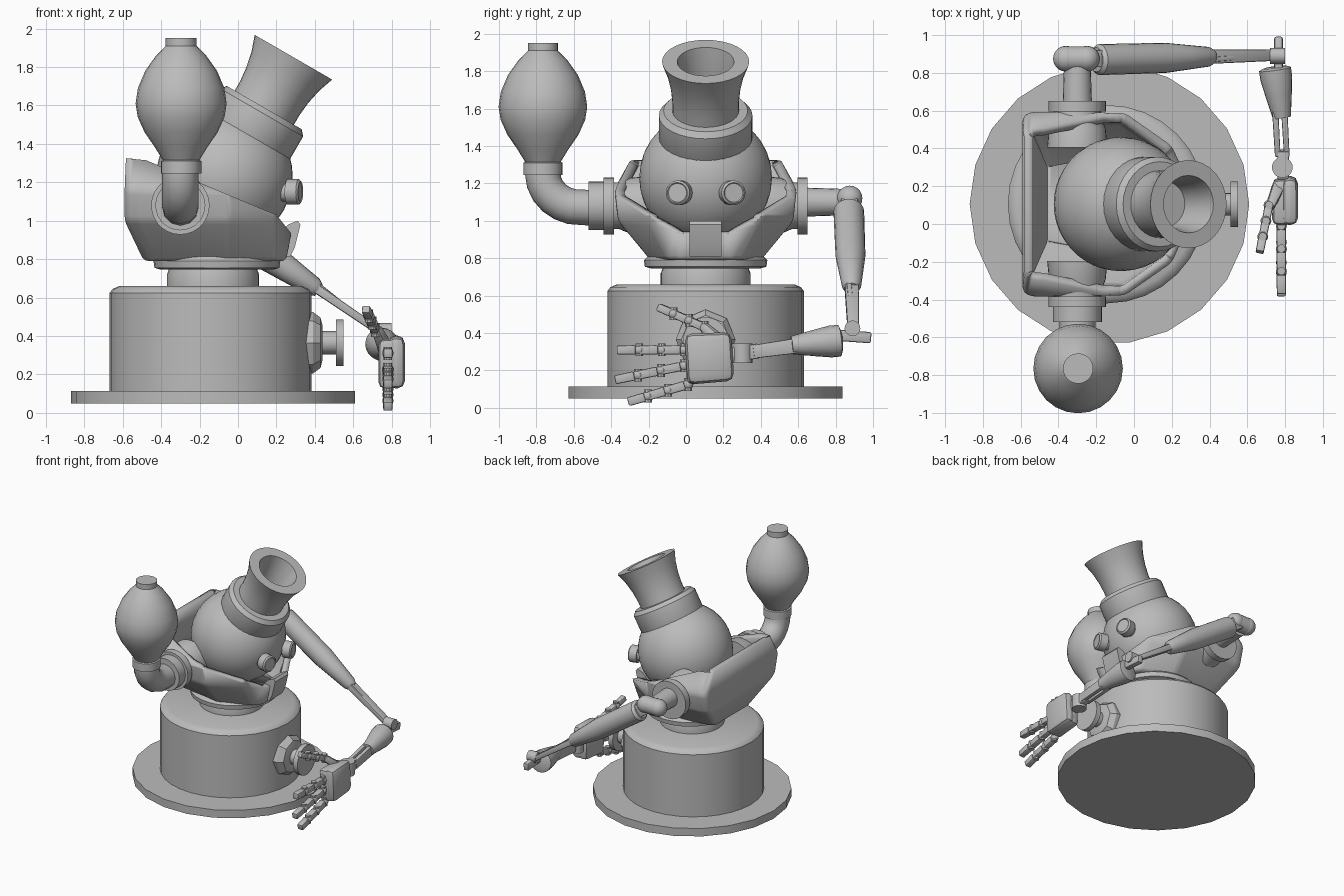
import bpy, bmesh, math
from mathutils import Vector

cube = bpy.data.objects.get("Cube")
if cube:
    bpy.data.objects.remove(cube)

grey = bpy.data.materials.new("plain_grey")
grey.use_nodes = True
GREY = (0.5, 0.5, 0.5, 1)
grey.diffuse_color = GREY
grey.node_tree.nodes["Principled BSDF"].inputs["Base Color"].default_value = GREY
CY = 0.105          # sideways centre line of the body
parts = []


def finish(name, bm, loc=(0, 0, 0), axis=None):
    bmesh.ops.recalc_face_normals(bm, faces=bm.faces)
    me = bpy.data.meshes.new(name)
    bm.to_mesh(me)
    bm.free()
    me.materials.append(grey)
    ob = bpy.data.objects.new(name, me)
    bpy.context.collection.objects.link(ob)
    ob.location = loc
    if axis is not None:
        ob.rotation_mode = 'QUATERNION'
        ob.rotation_quaternion = Vector(axis).to_track_quat('Z', 'Y')
    parts.append(ob)
    return ob


def skin(bm, rings):
    for a, b in zip(rings, rings[1:]):
        n = len(a)
        for i in range(n):
            j = (i + 1) % n
            bm.faces.new((a[i], a[j], b[j], b[i]))
    bm.faces.new(rings[0])
    bm.faces.new(rings[-1])


def lathe(name, profile, loc, axis=None, segs=32):
    """Turn a (radius, height) profile about an axis."""
    bm = bmesh.new()
    rings = []
    for r, h in profile:
        r = max(r, 0.002)
        rings.append([bm.verts.new((r * math.cos(i * math.tau / segs),
                                    r * math.sin(i * math.tau / segs), h)) for i in range(segs)])
    skin(bm, rings)
    return finish(name, bm, loc, axis)


def rod(name, p, q, r1, r2=None, segs=16):
    d = Vector(q) - Vector(p)
    return lathe(name, [(r1, 0), (r1 if r2 is None else r2, d.length)], p, d, segs)


def ball(name, loc, r, axis=None, segs=32):
    arc = [math.radians(a) for a in range(-90, 91, 10)]
    return lathe(name, [(r * math.cos(a), r * math.sin(a)) for a in arc], loc, axis, segs)


def bar(name, p, q, w, h, taper=1.0, bevel=0.008):
    """Box from p to q, w wide and h high, scaled by taper at q."""
    p, q = Vector(p), Vector(q)
    bm = bmesh.new()
    rings = []
    for z, s in ((0, 1), ((q - p).length, taper)):
        rings.append([bm.verts.new((x * w * s / 2, y * h * s / 2, z))
                      for x, y in ((-1, -1), (1, -1), (1, 1), (-1, 1))])
    skin(bm, rings)
    bmesh.ops.bevel(bm, geom=bm.edges[:], offset=bevel, segments=2, affect='EDGES', profile=0.5)
    return finish(name, bm, p, q - p)


# Base, plinth and neck
lathe("base_disc", [(0.74, 0.05), (0.74, 0.115)], (-0.13, CY, 0), segs=22)
lathe("plinth", [(0.525, 0.11), (0.525, 0.625), (0.51, 0.645), (0.475, 0.66)], (-0.143, CY, 0))
lathe("neck", [(0.24, 0.65), (0.24, 0.72), (0.225, 0.76)], (-0.13, CY, 0))
lathe("neck_collar", [(0.29, 0.745), (0.325, 0.755), (0.33, 0.79), (0.30, 0.82)], (-0.11, CY, 0))

# Front knob on the plinth
X = (1, 0, 0)
lathe("knob_plate", [(0.16, -0.04), (0.16, 0.03), (0.13, 0.07), (0.09, 0.08)], (0.36, CY, 0.365), X, 8)
rod("knob_stem", (0.40, CY, 0.365), (0.52, CY, 0.365), 0.06)
rod("knob_wheel", (0.51, CY, 0.365), (0.55, CY, 0.365), 0.12, segs=24)

# Torso shell: stacked outlines, bevelled, then trimmed by sloping planes
bm = bmesh.new()
rings = []
for z, xb, xf, wb, wm, wf in ((0.79, -0.49, 0.25, 0.22, 0.30, 0.20),
                              (1.0, -0.59, 0.29, 0.45, 0.47, 0.30),
                              (1.16, -0.59, 0.29, 0.495, 0.485, 0.34),
                              (1.40, -0.58, 0.29, 0.36, 0.36, 0.30)):
    half = [(xb, wb * 0.95), (xb + 0.05, wb), (-0.05, wm), (0.2, wf), (xf, 0.14)]
    line = half + [(x, -y) for x, y in reversed(half)]
    rings.append([bm.verts.new((x, y + CY, z)) for x, y in line])
skin(bm, rings)
bmesh.ops.bevel(bm, geom=bm.edges[:], offset=0.025, segments=3, affect='EDGES', profile=0.5)
for co, no in (((-0.58, 0, 1.325), (0.1, 0, 1)), ((0.2, 0, 1.03), (0.42, 0, 1)),
               ((0.2, 0, 1.03), (1.25, 0, 1))):
    bmesh.ops.bisect_plane(bm, geom=bm.verts[:] + bm.edges[:] + bm.faces[:],
                           plane_co=co, plane_no=no, clear_outer=True)
torso = finish("torso_shell", bm)
wall = torso.modifiers.new("wall", 'SOLIDIFY')
wall.thickness = 0.05
wall.offset = -1

# Chin tab on the lip of the shell
bm = bmesh.new()
side = ((0.20, 0.81), (0.27, 0.81), (0.295, 0.86), (0.325, 0.98), (0.31, 1.0), (0.26, 0.98), (0.20, 0.92))
skin(bm, [[bm.verts.new((x, CY + s * 0.085, z)) for x, z in side] for s in (-1, 1)])
finish("chin_tab", bm)

# Tilted head with collar and open funnel
TILT = (0.5, 0, 0.866)
HEAD = (-0.07, CY, 1.23)
ball("head", HEAD, 0.355, TILT, 40)
lathe("head_collar", [(0.24, 0.2), (0.25, 0.22), (0.25, 0.385), (0.225, 0.414), (0.16, 0.414)], HEAD, TILT)
lathe("funnel", [(0.178, 0.39), (0.178, 0.47), (0.186, 0.55), (0.204, 0.635), (0.233, 0.717),
                 (0.152, 0.717), (0.13, 0.6), (0.12, 0.47), (0, 0.47)], HEAD, TILT)
for label, s in (("right", -1), ("left", 1)):
    lathe(label + "_eye", [(0.05, 0), (0.05, 0.06), (0.066, 0.06), (0.066, 0.12), (0.055, 0.13), (0.05, 0.125)],
          (0.2, CY + s * 0.12, 1.15), (1, s * 0.25, 0), 20)

# Shoulder ports on both sides
PX, PZ = -0.30, 1.08
for label, s in (("right", -1), ("left", 1)):
    Y = (0, s, 0)
    lathe(label + "_port", [(0.16, 0.3), (0.15, 0.40), (0.125, 0.46), (0.125, 0.5)], (PX, CY, PZ), Y)
    rod(label + "_flange", (PX, CY + s * 0.49, PZ), (PX, CY + s * 0.545, PZ), 0.152, segs=28)
rod("pipe_sleeve", (PX, -0.42, PZ), (PX, -0.52, PZ), 0.13, segs=28)

# Curved pipe carrying the bulb
BY = -0.765
path = [(-0.40, PZ - 0.01), (-0.52, PZ - 0.01)]
for a in range(15, 91, 15):
    t = math.radians(a)
    path.append((-0.56 + (BY + 0.56) * math.sin(t), 1.25 - 0.18 * math.cos(t)))
path.append((BY, 1.28))
curve = bpy.data.curves.new("bulb_pipe", 'CURVE')
curve.dimensions = '3D'
curve.bevel_depth = 0.095
curve.bevel_resolution = 4
spline = curve.splines.new('POLY')
spline.points.add(len(path) - 1)
for pt, (y, z) in zip(spline.points, path):
    pt.co = (PX, y, z, 1)
spline.use_smooth = True
curve.materials.append(grey)
bpy.context.collection.objects.link(bpy.data.objects.new("bulb_pipe", curve))
lathe("bulb", [(0.105, 1.245), (0.105, 1.31), (0.095, 1.315), (0.135, 1.38), (0.19, 1.46), (0.226, 1.54),
               (0.237, 1.61), (0.225, 1.69), (0.187, 1.78), (0.13, 1.86), (0.085, 1.905),
               (0.08, 1.91), (0.08, 1.952)], (PX + 0.004, BY, 0), segs=24)

# Left shoulder joint
rod("shoulder_shaft", (PX, 0.62, 1.1), (PX, 0.86, 1.1), 0.078, 0.07, 20)
rod("shoulder_pivot", (-0.36, 0.875, 1.12), (-0.25, 0.875, 1.12), 0.066, segs=20)
for i, x in enumerate((-0.36, -0.25)):
    ball("pivot_end_%d" % i, (x, 0.875, 1.12), 0.068, X, 20)
bar("shoulder_bracket", (-0.27, 0.875, 1.11), (-0.12, 0.875, 1.01), 0.09, 0.1)

# Upper arm: sleeve, inner bars and elbow
A, B = Vector((-0.2, 0.87, 1.06)), Vector((0.77, 0.895, 0.40))
D = B - A
lathe("upper_arm_sleeve", [(0.065, 0), (0.082, 0.02), (0.08, 0.44), (0.068, 0.56), (0.052, 0.72), (0.035, 0.75)],
      A, D, 20)
bar("upper_arm_bar", A + D * 0.5, B, 0.08, 0.05, 0.75)
bar("upper_arm_strut", A + D * 0.55 + Vector((0, -0.02, 0.035)), B + Vector((-0.06, 0, 0.03)), 0.025, 0.025, 1, 0.004)
rod("elbow_pin", (0.72, 0.89, 0.425), (0.80, 0.89, 0.425), 0.042, segs=20)
bar("elbow_fork", (0.765, 0.99, 0.375), (0.765, 0.78, 0.39), 0.045, 0.06, 1, 0.01)

# Forearm and wrist
lathe("forearm_cuff", [(0.06, 0), (0.085, 0.01), (0.085, 0.06), (0.07, 0.15), (0.048, 0.27)],
      (0.745, 0.83, 0.36), (0.03, -0.21, -0.02), 20)
for i, x in enumerate((-0.024, 0.024)):
    bar("forearm_bar_%d" % i, (0.765 + x, 0.72, 0.35), (0.785 + x, 0.36, 0.30), 0.035, 0.085, 0.85, 0.006)
bar("wrist_block", (0.79, 0.39, 0.305), (0.79, 0.22, 0.28), 0.06, 0.08)
rod("wrist_joint", (0.785, 0.30, 0.24), (0.785, 0.30, 0.345), 0.055, segs=20)

# Hand: palm, rounded back plate, jointed fingers and thumb
bar("palm", (0.785, 0.24, 0.265), (0.785, 0.0, 0.255), 0.10, 0.24, 1.08, 0.03)
bar("hand_back", (0.825, 0.25, 0.275), (0.825, 0.0, 0.26), 0.085, 0.26, 1.05, 0.04)


def finger(name, base, tip, w=0.05):
    base, tip = Vector(base), Vector(tip)
    step = (tip - base) / 3
    up = Vector((0, 0, 0.034))
    for i in range(3):
        p = base + step * i
        bar("%s_segment_%d" % (name, i), p + step * 0.16, p + step, w, w, 0.95)
        rod("%s_knuckle_%d" % (name, i), p - up, p + up, 0.022, segs=10)
        ball("%s_hinge_%d" % (name, i), p, 0.029, segs=12)


finger("upper_finger", (0.78, -0.01, 0.31), (0.78, -0.37, 0.31))
finger("middle_finger", (0.78, -0.01, 0.225), (0.78, -0.38, 0.15))
finger("lower_finger", (0.78, 0.01, 0.125), (0.78, -0.31, 0.032))
bar("thumb_root", (0.77, 0.21, 0.33), (0.72, 0.09, 0.44), 0.07, 0.07, 0.7, 0.015)
finger("thumb", (0.715, 0.10, 0.43), (0.665, -0.15, 0.54), 0.045)

# Smooth shading with crisp edges
bpy.ops.object.select_all(action='DESELECT')
for ob in parts:
    ob.select_set(True)
bpy.context.view_layer.objects.active = parts[0]
bpy.ops.object.shade_smooth_by_angle(angle=math.radians(32))
